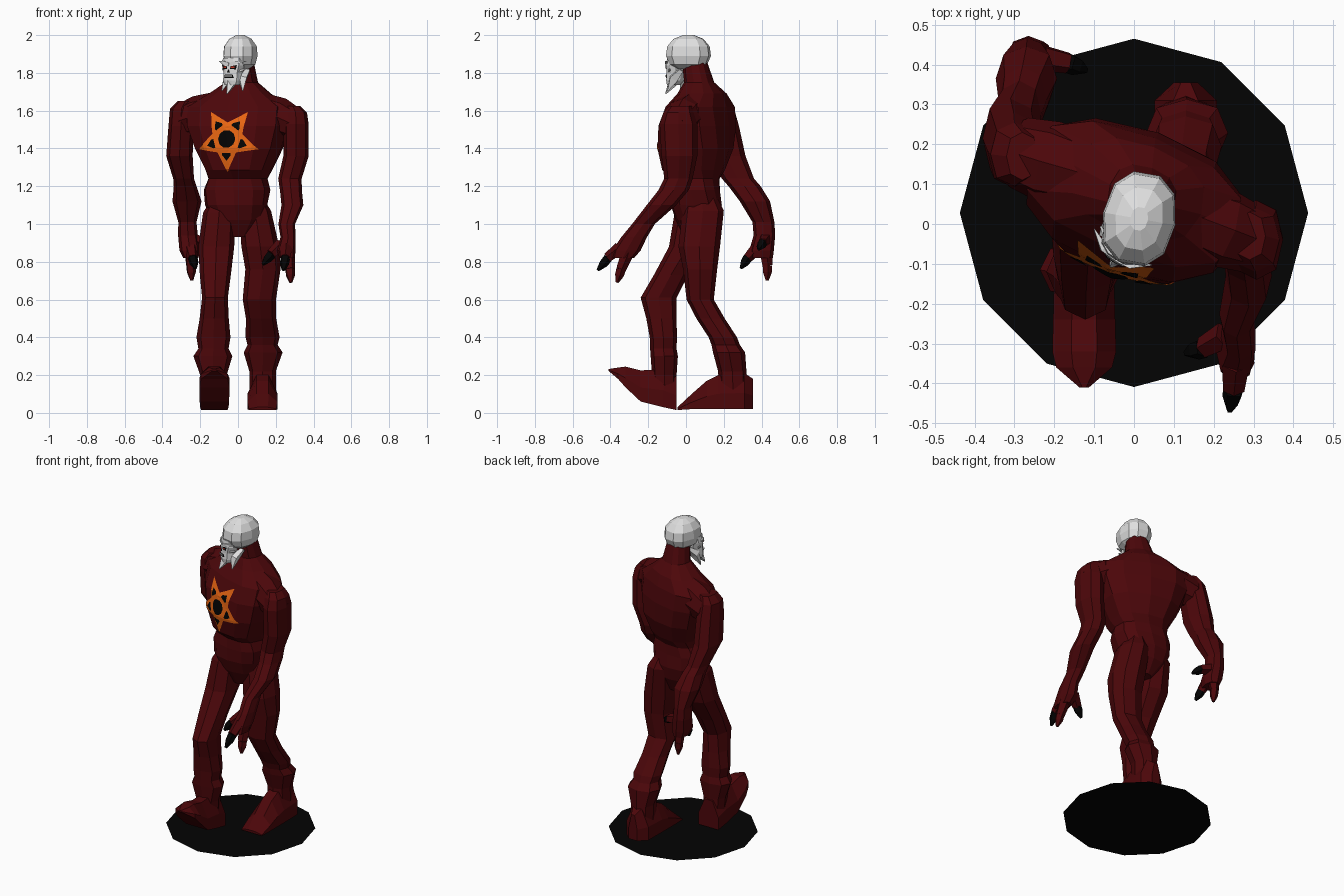
import bpy, bmesh
from math import sin, cos, pi, radians
from mathutils import Vector
from mathutils.bvhtree import BVHTree


def material(name, rgb):
    m = bpy.data.materials.new(name)
    m.diffuse_color = (*rgb, 1)
    return m


RED = material("dark red skin", (0.072, 0.002, 0.003))
BONE = material("bone white", (0.74, 0.74, 0.74))
BLACK = material("black", (0.001, 0.001, 0.001))
ORANGE = material("orange paint", (0.80, 0.13, 0.006))
EYE = material("red eye", (0.55, 0.04, 0.02))


def finish(name, bm, mat, flip=True):
    if flip:
        bmesh.ops.recalc_face_normals(bm, faces=bm.faces[:])
    me = bpy.data.meshes.new(name)
    bm.to_mesh(me)
    bm.free()
    me.materials.append(mat)
    ob = bpy.data.objects.new(name, me)
    bpy.context.collection.objects.link(ob)
    return ob


def skin(name, rings, mat):
    """Join rings of points into a closed flat-faced body."""
    bm = bmesh.new()
    vs = [[bm.verts.new(p) for p in r] for r in rings]
    n = len(vs[0])
    for a, b in zip(vs, vs[1:]):
        for i in range(n):
            j = (i + 1) % n
            bm.faces.new((a[i], a[j], b[j], b[i]))
    bm.faces.new(vs[0])
    bm.faces.new(vs[-1])
    return finish(name, bm, mat)


def spow(v, p):
    return abs(v) ** p * (1 if v >= 0 else -1)


def turn(u, v, deg):
    a = radians(deg)
    return u * cos(a) - v * sin(a), u * sin(a) + v * cos(a)


def stack(name, rows, mat, n=8, p=0.85):
    """Horizontal rings: (z, cx, cy, rx, ry, yaw)."""
    rings = []
    for row in rows:
        z, cx, cy, rx, ry = row[:5]
        yaw = row[5] if len(row) > 5 else 0
        ring = []
        for i in range(n):
            a = 2 * pi * i / n
            x, y = turn(rx * spow(cos(a), p), ry * spow(sin(a), p), yaw)
            ring.append((cx + x, cy + y, z))
        rings.append(ring)
    return skin(name, rings, mat)


def foot(name, cx, rows):
    """Cross-sections along y: (y, half width, bottom, top)."""
    rings = []
    for y, w, lo, hi in rows:
        m = lo + (hi - lo) * 0.45
        rings.append([(cx - w, y, lo), (cx + w, y, lo), (cx + w, y, m),
                      (cx + w * .4, y, hi), (cx - w * .4, y, hi), (cx - w, y, m)])
    return skin(name, rings, RED)


def tube(name, pts, mat, n=5):
    """Tapered tube through (x, y, z, r)."""
    d = (Vector(pts[-1][:3]) - Vector(pts[0][:3])).normalized()
    a = d.orthogonal().normalized()
    b = d.cross(a)
    return skin(name, [[Vector(q[:3]) + q[3] * (cos(2 * pi * i / n) * a + sin(2 * pi * i / n) * b)
                        for i in range(n)] for q in pts], mat)


def finger(name, base, knuckle, tip, claw=BLACK):
    tube(name, [(*base, .036), (*knuckle, .028)], RED)
    mid = Vector(knuckle).lerp(Vector(tip), 0.45)
    tube(name + "_claw", [(*knuckle, .027), (*mid, .025), (*tip, .008)], claw)


def decal(name, poly, target, centre, yaw, mat, lift):
    """Lay a flat outline (u, z) on the front of a target body."""
    bm = bmesh.new()
    bm.faces.new([bm.verts.new((u, 0, z)) for u, z in poly])
    bm.normal_update()
    bmesh.ops.triangulate(bm, faces=bm.faces[:])
    bmesh.ops.subdivide_edges(bm, edges=bm.edges[:], cuts=5, use_grid_fill=True)
    tree = BVHTree.FromPolygons([v.co for v in target.data.vertices],
                                [tuple(f.vertices) for f in target.data.polygons])
    d = Vector((*turn(0, 1, yaw), 0))
    for v in bm.verts:
        x, y = turn(v.co.x, -0.6, yaw)
        o = Vector((centre[0] + x, centre[1] + y, v.co.z))
        hit = tree.ray_cast(o, d)[0] or tree.find_nearest(o)[0]
        v.co = hit - d * lift
    bm.normal_update()
    if sum((f.normal.dot(d) for f in bm.faces)) > 0:
        bmesh.ops.reverse_faces(bm, faces=bm.faces[:])
    return finish(name, bm, mat, False)


# ground disc
bm = bmesh.new()
bm.faces.new([bm.verts.new((.437 * cos(i * pi / 6), .028 + .437 * sin(i * pi / 6), 0)) for i in range(12)])
finish("base_disc", bm, BLACK, False)

# torso, twisted so the right shoulder leads
torso = stack("torso", [
    (.93, 0, .06, .05, .07, 0), (1.02, -.005, .06, .13, .115, 0), (1.10, -.01, .055, .165, .135, -4),
    (1.18, -.005, .05, .178, .13, -8), (1.24, 0, .05, .16, .125, -12), (1.285, .005, .04, .175, .16, -17),
    (1.40, .005, .05, .235, .188, -18), (1.52, 0, .06, .28, .18, -20), (1.62, 0, .075, .285, .15, -21),
    (1.69, .01, .085, .17, .115, -21), (1.75, .02, .07, .085, .075, -20), (1.86, .02, .045, .06, .065, -20)],
    RED, 12, 0.8)

# arms and sloping shoulders
tube("right_shoulder", [(.09, .04, 1.615, .09), (.22, -.01, 1.57, .1), (.30, -.04, 1.53, .085),
                        (.345, -.05, 1.515, .05)], RED, 8)
tube("left_shoulder", [(-.09, .12, 1.615, .09), (-.21, .155, 1.575, .105), (-.29, .18, 1.55, .09),
                       (-.335, .19, 1.54, .05)], RED, 8)
stack("right_arm", [
    (1.625, .29, -.03, .04, .06), (1.59, .305, -.04, .06, .08), (1.53, .307, -.04, .067, .1),
    (1.36, .307, -.035, .067, .095), (1.24, .275, -.04, .062, .075), (1.18, .28, -.065, .058, .08),
    (1.10, .288, -.13, .058, .078), (1.00, .258, -.225, .044, .06), (.93, .265, -.275, .04, .068),
    (.86, .255, -.315, .05, .075), (.82, .26, -.335, .04, .06)], RED)
stack("left_arm", [
    (1.65, -.28, .17, .04, .06), (1.61, -.3, .175, .06, .08), (1.52, -.302, .185, .066, .095),
    (1.36, -.31, .215, .07, .1), (1.24, -.288, .275, .055, .085), (1.20, -.28, .31, .06, .085),
    (1.12, -.27, .365, .077, .08), (1.01, -.268, .41, .048, .058), (.94, -.265, .415, .052, .057),
    (.86, -.255, .4, .055, .065), (.82, -.25, .4, .04, .06)], RED)

# fingers and claws
finger("right_front_finger", (.255, -.35, .87), (.25, -.415, .82), (.24, -.468, .755))
finger("right_back_finger", (.265, -.31, .85), (.275, -.345, .76), (.28, -.365, .69), RED)
finger("right_thumb", (.23, -.28, .89), (.175, -.31, .84), (.13, -.325, .785))
finger("left_front_finger", (-.25, .37, .87), (-.24, .325, .82), (-.225, .29, .765))
finger("left_back_finger", (-.25, .42, .87), (-.25, .43, .78), (-.245, .43, .70), RED)
finger("left_thumb", (-.24, .42, .92), (-.165, .405, .90), (-.12, .385, .865))

# legs with flared cuffs
stack("left_leg", [
    (1.15, -.08, .055, .05, .07), (1.06, -.10, .05, .085, .11), (.88, -.115, .01, .095, .1),
    (.73, -.12, -.08, .082, .09), (.61, -.122, -.145, .068, .095), (.50, -.126, -.13, .077, .08),
    (.40, -.13, -.12, .09, .072), (.34, -.13, -.12, .08, .07), (.30, -.133, -.115, .103, .072),
    (.20, -.13, -.115, .07, .065), (.10, -.128, -.11, .065, .06)], RED)
stack("right_leg", [
    (1.15, .075, .08, .05, .08), (1.07, .09, .09, .085, .11), (.88, .118, .07, .1, .11),
    (.76, .132, .075, .093, .09), (.60, .113, .075, .088, .072), (.50, .122, .13, .08, .075),
    (.40, .13, .195, .09, .075), (.36, .13, .21, .08, .075), (.32, .133, .228, .103, .085),
    (.22, .13, .245, .07, .075), (.10, .13, .25, .07, .075)], RED)
foot("left_foot", -.125, [(-.05, .07, .015, .19), (-.12, .075, .03, .23), (-.24, .078, .06, .225),
                          (-.32, .08, .135, .245), (-.36, .07, .18, .24), (-.41, .012, .222, .232)])
foot("right_foot", .13, [(.355, .03, .02, .18), (.31, .078, .02, .21), (.17, .08, .02, .2),
                         (.11, .08, .02, .17), (.03, .08, .02, .10), (-.045, .072, .015, .03)])

# skull
HX, HY, YAW = .015, .01, -32


def head(u, v, z):
    x, y = turn(u, v, YAW)
    return (HX + x, HY + y, z)


stack("cranium", [(z, .013, .013, rx, ry, -10) for z, rx, ry in [
    (1.82, .045, .06), (1.845, .08, .1), (1.89, .092, .12), (1.94, .088, .113),
    (1.98, .06, .08), (2.0, .022, .03)]], BONE, 10, 0.85)
face = stack("face", [(z, *head(0, v, 0)[:2], rx, ry, YAW) for z, v, rx, ry in [
    (1.88, -.065, .06, .05), (1.84, -.075, .062, .045), (1.80, -.075, .05, .047),
    (1.76, -.08, .05, .045), (1.735, -.09, .04, .03)]], BONE, 10, 0.8)

# brow, cheek, jaw and chin spikes, mirrored
for s, side in ((-1, "left"), (1, "right")):
    tube(side + "_brow", [(*head(0, -.112, 1.845), .012), (*head(s * .04, -.108, 1.855), .013),
                          (*head(s * .085, -.08, 1.862), .002)], BONE, 4)
    tube(side + "_cheek", [(*head(s * .02, -.105, 1.805), .012), (*head(s * .075, -.065, 1.82), .004)], BONE, 4)
    tube(side + "_jaw", [(*head(s * .05, -.01, 1.815), .015), (*head(s * .047, -.06, 1.77), .03),
                         (*head(s * .065, -.085, 1.705), .003)], BONE, 4)
    decal(side + "_eye_socket", [(s * .008, 1.822), (s * .04, 1.818), (s * .045, 1.842), (s * .012, 1.835)],
          face, (HX, HY), YAW, BLACK, .003)
    decal(side + "_eye", [(s * .014, 1.826), (s * .034, 1.826), (s * .034, 1.835), (s * .016, 1.833)],
          face, (HX, HY), YAW, EYE, .006)
tube("chin_spike", [(*head(0, -.095, 1.75), .032), (*head(0, -.138, 1.69), .004)], BONE, 4)
decal("nose_hole", [(-.009, 1.803), (.009, 1.803), (0, 1.822)], face, (HX, HY), YAW, BLACK, .004)
decal("mouth", [(-.03, 1.774), (.03, 1.774), (.024, 1.792), (-.024, 1.792)], face, (HX, HY), YAW, BLACK, .003)
for i in range(4):
    u = -.018 + i * .012
    decal("tooth_%d" % i, [(u - .003, 1.777), (u + .003, 1.777), (u + .003, 1.788), (u - .003, 1.788)],
          face, (HX, HY), YAW, BONE, .006)

# painted star on the chest
CU, CZ, TW = -.004, 1.45, -18
star = [(CU + r * cos(a), CZ + r * sin(a)) for i in range(10)
        for r, a in [((.176, .088)[i % 2], -pi / 2 + i * pi / 5)]]
decal("chest_star", star, torso, (0, .05), TW, ORANGE, .005)
decal("star_centre", [(CU + .048 * cos(i * pi / 5), CZ + .048 * sin(i * pi / 5)) for i in range(10)],
      torso, (0, .05), TW, BLACK, .009)
for i in range(5):
    a = -pi / 2 + i * 2 * pi / 5
    pts = [(.073, -.024), (.086, -.024), (.116, 0), (.086, .024), (.073, .024)]
    decal("star_gap_%d" % i, [(CU + r * cos(a) - w * sin(a), CZ + r * sin(a) + w * cos(a)) for r, w in pts],
          torso, (0, .05), TW, BLACK, .009)
